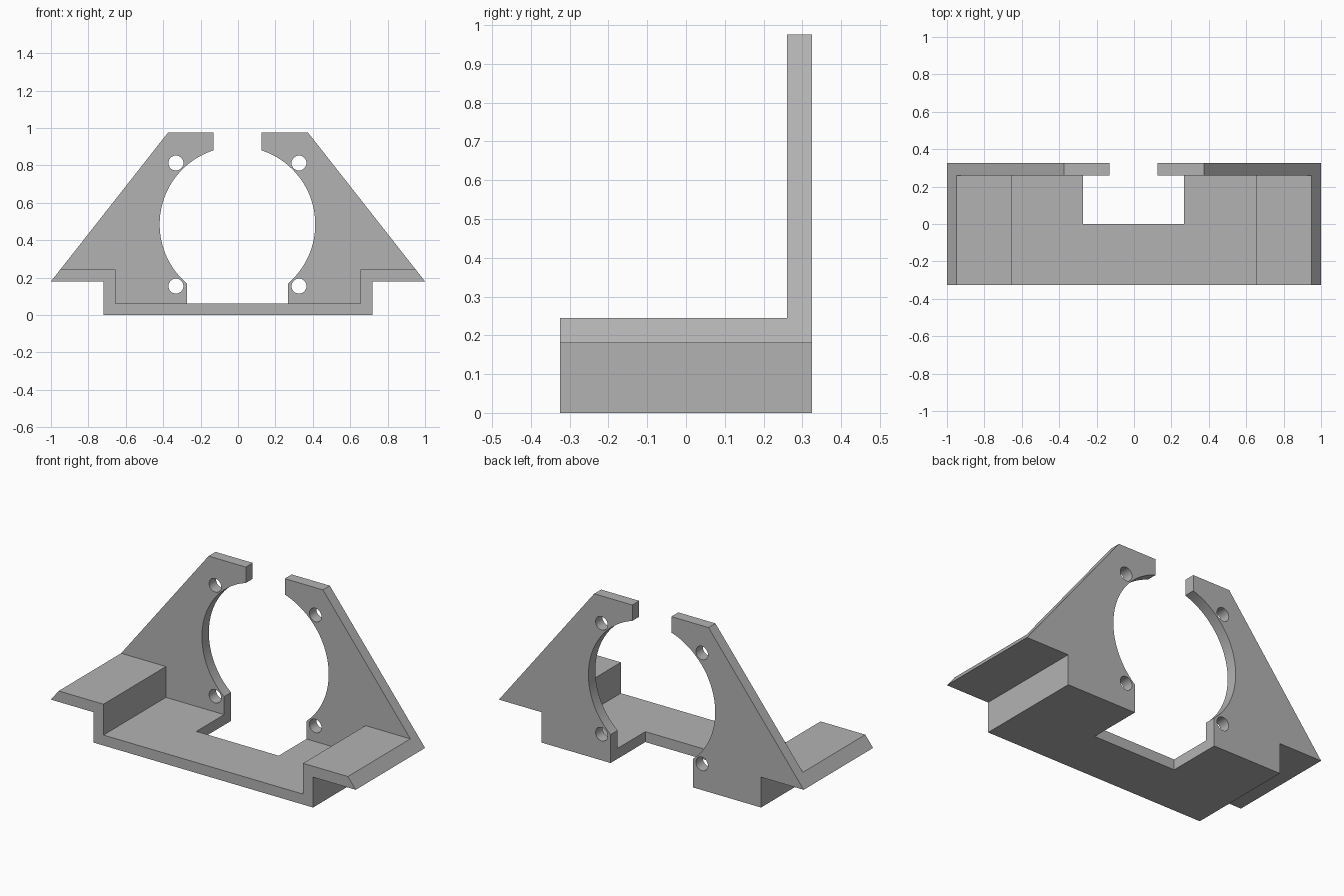
import bpy, math

cube = bpy.data.objects.get("Cube")
if cube:
    bpy.data.objects.remove(cube, do_unlink=True)

HALF_DEPTH, PLATE_FRONT = 0.325, 0.26
CENTRE = -0.003          # the cut-outs share a slightly shifted centre line

grey = bpy.data.materials.new("plain grey")
grey.use_nodes = True
grey.diffuse_color = (0.45, 0.45, 0.45, 1)
grey.node_tree.nodes["Principled BSDF"].inputs["Base Color"].default_value = grey.diffuse_color


def extrude(name, profile, y0, y1):
    """Solid with an (x, z) outline running from y0 to y1."""
    n = len(profile)
    verts = [(x, y, z) for y in (y0, y1) for x, z in profile]
    faces = [list(range(n)), list(range(2 * n - 1, n - 1, -1))]
    faces += [[i, i + n, (i + 1) % n + n, (i + 1) % n] for i in range(n)]
    mesh = bpy.data.meshes.new(name)
    mesh.from_pydata(verts, [], faces)
    mesh.materials.append(grey)
    obj = bpy.data.objects.new(name, mesh)
    bpy.context.collection.objects.link(obj)
    return obj


def mirrored(half):
    return half + [(-x, z) for x, z in reversed(half)]


def circle(x, z, r, n):
    return [(x + r * math.cos(math.tau * i / n), z + r * math.sin(math.tau * i / n))
            for i in range(n)]


def box(half_width, z0, z1):
    return [(CENTRE - half_width, z0), (CENTRE + half_width, z0),
            (CENTRE + half_width, z1), (CENTRE - half_width, z1)]


def cut(target, profile, y0, y1):
    cutter = extrude("cutter", profile, y0, y1)
    cutter.hide_render = True
    mod = target.modifiers.new("cut", "BOOLEAN")
    mod.operation, mod.solver, mod.object = "DIFFERENCE", "EXACT", cutter
    bpy.ops.object.modifier_apply(modifier=mod.name)
    bpy.data.objects.remove(cutter, do_unlink=True)


# Whole silhouette: stepped foot with sloping sides
outline = mirrored([(0.72, 0), (0.72, 0.18), (1, 0.18), (0.375, 0.975)])
bracket = extrude("motor_bracket", outline, -HALF_DEPTH, HALF_DEPTH)
bpy.ops.object.select_all(action="DESELECT")
bpy.context.view_layer.objects.active = bracket
bracket.select_set(True)

# Clear the space above the stepped base, leaving the upright plate
space = mirrored([(0.655, 0.062), (0.655, 0.245), (1.2, 0.245), (1.2, 1.2)])
cut(bracket, space, -0.5, PLATE_FRONT)

# Slot through the base, round opening and gap at the top
cut(bracket, box(0.27, -0.1, 0.35), 0, 0.5)
cut(bracket, circle(CENTRE, 0.485, 0.416, 96), 0.2, 0.5)
cut(bracket, box(0.128, 0.7, 1.2), 0.2, 0.5)

# Four screw holes
for side in (-1, 1):
    for z in (0.155, 0.813):
        cut(bracket, circle(CENTRE + side * 0.329, z, 0.04, 32), 0.2, 0.5)

bpy.ops.object.shade_smooth_by_angle(angle=math.radians(30))
